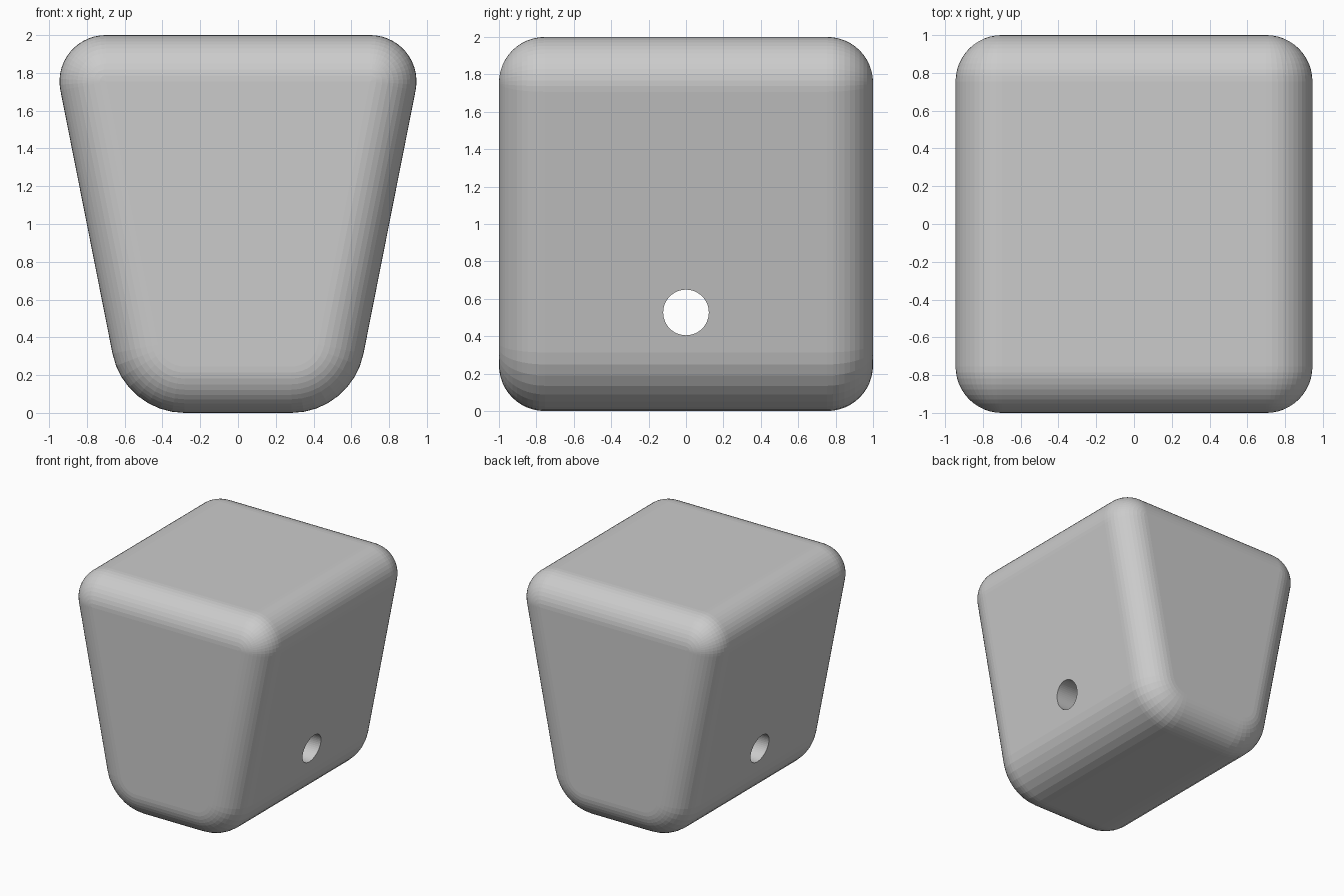
import bpy, bmesh
from math import sin, cos, radians, pi, atan

if "Cube" in bpy.data.objects:
    bpy.data.objects.remove(bpy.data.objects["Cube"])

R = 0.245            # edge rounding radius
HALF_Y = 1 - R       # depth of the inner core
TILT = atan(0.2)     # lean of the side walls
STEPS = 12


def arc(cx, cz, radius, a0, a1, n):
    return [(cx + radius * cos(a0 + (a1 - a0) * i / n),
             cz + radius * sin(a0 + (a1 - a0) * i / n)) for i in range(n + 1)]


def section(offset):
    # right half from bottom to top, then mirrored
    right = arc(0.282, 0.39, 0.39 - R + offset, -pi / 2, -TILT, 8)
    right += arc(0.70, 2 - R, offset, -TILT, pi / 2, 14)
    return right + [(-x, z) for x, z in reversed(right)]


# Tapered body with rounded edges, lofted front to back
bm = bmesh.new()
angles = [-pi / 2 + pi / 2 * i / STEPS for i in range(STEPS + 1)]
stations = [(-HALF_Y + R * sin(a), R * cos(a)) for a in angles]
stations += [(-y, o) for y, o in reversed(stations)]
loops = [[bm.verts.new((x, y, z)) for x, z in section(o)] for y, o in stations]
for a, b in zip(loops, loops[1:]):
    for i in range(len(a)):
        j = (i + 1) % len(a)
        bm.faces.new((a[i], a[j], b[j], b[i]))
bm.faces.new(loops[0])
bm.faces.new(loops[-1])
bmesh.ops.remove_doubles(bm, verts=bm.verts, dist=1e-4)
bmesh.ops.recalc_face_normals(bm, faces=bm.faces)
mesh = bpy.data.meshes.new("tapered_body")
bm.to_mesh(mesh)
bm.free()
body = bpy.data.objects.new("tapered_body", mesh)
bpy.context.collection.objects.link(body)

# Cross hole running side to side
bpy.ops.mesh.primitive_cylinder_add(vertices=48, radius=0.122, depth=3,
                                    location=(0, 0, 0.527),
                                    rotation=(0, radians(90), 0))
cutter = bpy.context.object
cutter.name = "hole_cutter"
cutter.hide_render = True
mod = body.modifiers.new("cross_hole", 'BOOLEAN')
mod.operation = 'DIFFERENCE'
mod.solver = 'EXACT'
mod.object = cutter
bpy.context.view_layer.objects.active = body
bpy.ops.object.modifier_apply(modifier=mod.name)
bpy.data.objects.remove(cutter, do_unlink=True)
